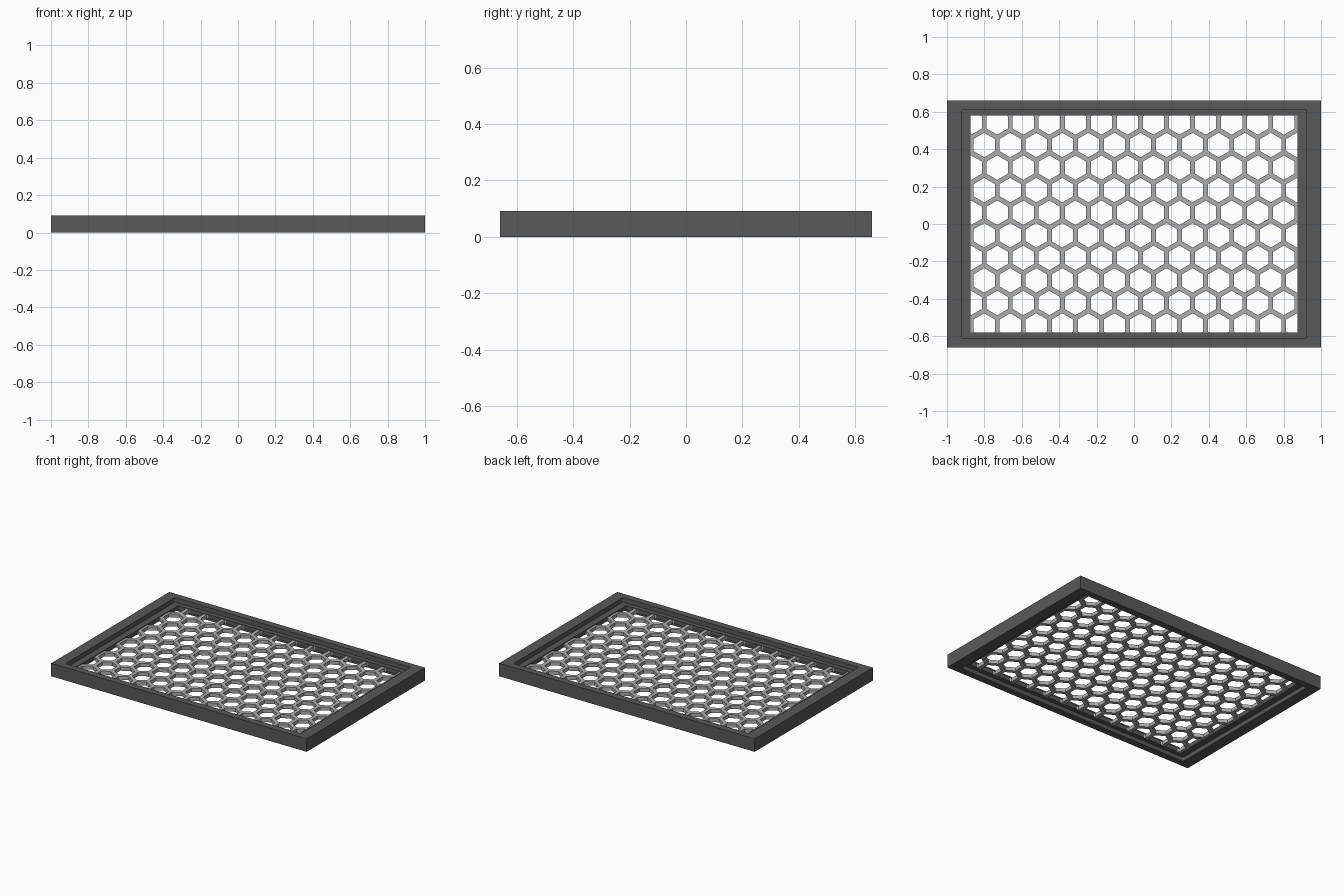
import bpy, bmesh
from math import sin, cos, pi, radians, sqrt
from mathutils import Vector

if "Cube" in bpy.data.objects:
    bpy.data.objects.remove(bpy.data.objects["Cube"])


def finish(name, bm, shade):
    bmesh.ops.recalc_face_normals(bm, faces=bm.faces[:])
    me = bpy.data.meshes.new(name)
    bm.to_mesh(me)
    bm.free()
    ob = bpy.data.objects.new(name, me)
    bpy.context.collection.objects.link(ob)
    mat = bpy.data.materials.new(name + "_grey")
    mat.diffuse_color = (shade, shade, shade, 1)
    mat.use_nodes = True
    mat.node_tree.nodes["Principled BSDF"].inputs["Base Color"].default_value = mat.diffuse_color
    me.materials.append(mat)
    return ob


def rounded_rect(hx, hy, r, seg=4):
    pts = []
    for i, (sx, sy) in enumerate([(1, 1), (-1, 1), (-1, -1), (1, -1)]):
        for k in range(seg + 1):
            a = pi / 2 * (i + k / seg)
            pts.append((sx * (hx - r) + r * cos(a), sy * (hy - r) + r * sin(a)))
    return pts


# Frame: one stepped cross-section swept round, rebated above and below a lip
OUTER, STEP, LIP = (1.0, 0.66, 0.0), (0.922, 0.612, 0.012), (0.875, 0.58, 0.0)
profile = [(OUTER, 0), (OUTER, 0.092), (STEP, 0.092), (STEP, 0.06),
           (LIP, 0.06), (LIP, 0.03), (STEP, 0.03), (STEP, 0)]
bm = bmesh.new()
rings = [[bm.verts.new((x, y, z)) for x, y in rounded_rect(*size)]
         for size, z in profile]
for i, a in enumerate(rings):
    b = rings[(i + 1) % len(rings)]
    for k in range(len(a)):
        n = (k + 1) % len(a)
        bm.faces.new((a[k], a[n], b[n], b[k]))
bmesh.ops.remove_doubles(bm, verts=bm.verts[:], dist=1e-5)
finish("frame", bm, 0.1)

# Honeycomb mesh: hexagon rings in staggered rows, welded and cut to the opening
PITCH, STRUT = 0.1393, 0.026
ROW = PITCH * sqrt(3) / 2
R_OUT = PITCH / sqrt(3)
R_IN = (PITCH - STRUT) / sqrt(3)
Z0, THICK = 0.03, 0.025
bm = bmesh.new()
for row in range(-1, 11):
    cy = (row - 4.5) * ROW
    shift = PITCH / 4 if row % 2 == 0 else -PITCH / 4
    for col in range(-8, 9):
        cx = col * PITCH + shift
        ring = [[bm.verts.new((cx + r * cos(radians(30 + 60 * k)),
                               cy + r * sin(radians(30 + 60 * k)), Z0))
                 for k in range(6)] for r in (R_OUT, R_IN)]
        for k in range(6):
            n = (k + 1) % 6
            bm.faces.new((ring[0][k], ring[0][n], ring[1][n], ring[1][k]))
bmesh.ops.remove_doubles(bm, verts=bm.verts[:], dist=1e-4)
for no, d in (((1, 0, 0), 0.876), ((-1, 0, 0), 0.876),
              ((0, 1, 0), 0.581), ((0, -1, 0), 0.581)):
    bmesh.ops.bisect_plane(bm, geom=bm.verts[:] + bm.edges[:] + bm.faces[:],
                           plane_co=Vector(no) * d, plane_no=no, clear_outer=True)
bmesh.ops.dissolve_limit(bm, angle_limit=0.01, verts=bm.verts[:], edges=bm.edges[:])
top = bmesh.ops.extrude_face_region(bm, geom=bm.faces[:], use_keep_orig=True)
bmesh.ops.translate(bm, vec=(0, 0, THICK),
                    verts=[g for g in top["geom"] if isinstance(g, bmesh.types.BMVert)])
finish("honeycomb_mesh", bm, 0.42)
